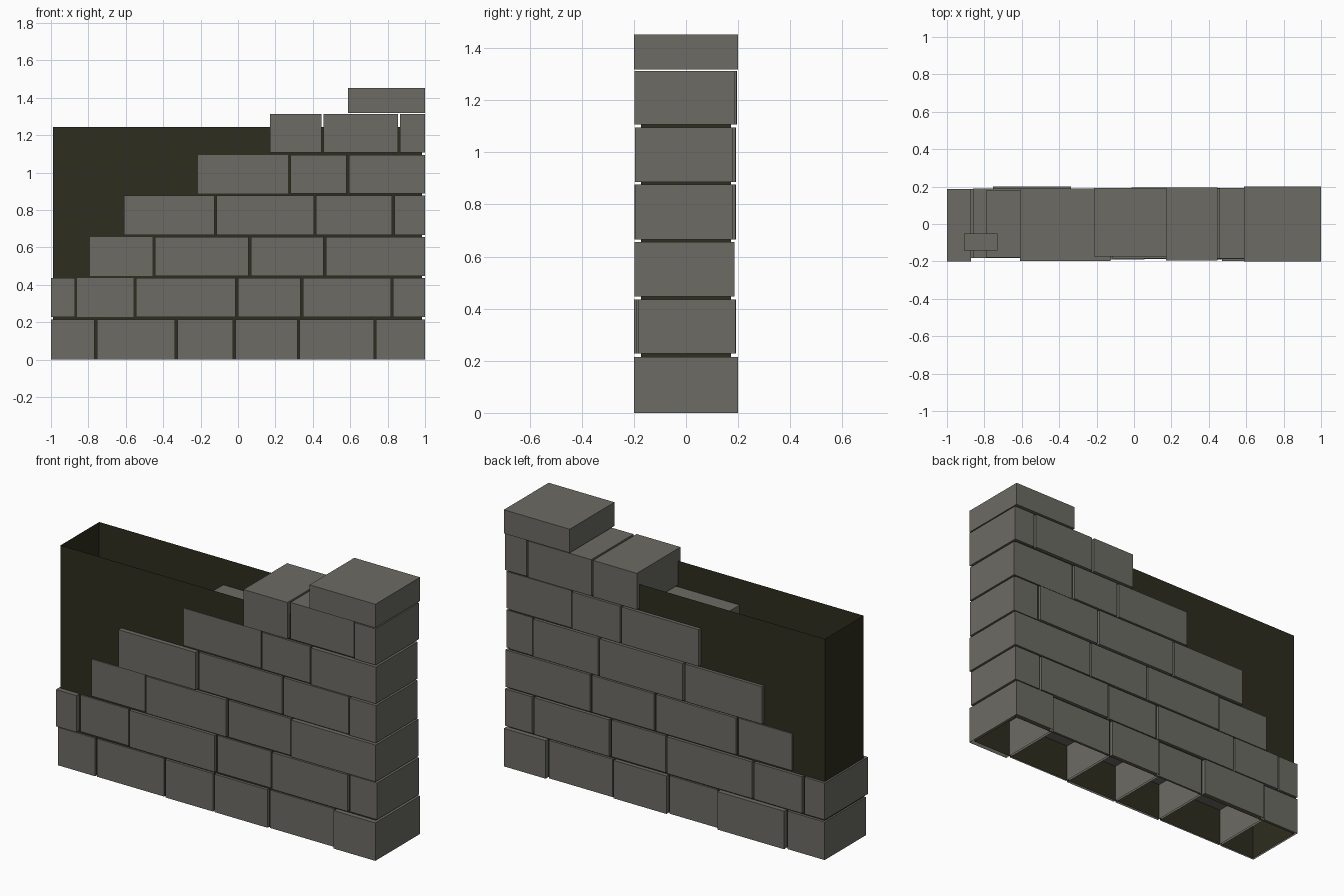
import bpy, bmesh


def material(name, rgb):
    m = bpy.data.materials.new(name)
    m.diffuse_color = (*rgb, 1)
    return m


stone = material("grey stone", (0.150, 0.147, 0.128))
mortar = material("dark mortar", (0.027, 0.026, 0.014))


def box(name, x, y, z, mat, drop=()):
    """Box between the given (low, high) ranges; drop lists open sides (z signs)."""
    bm = bmesh.new()
    bmesh.ops.create_cube(bm, size=1)
    for v in bm.verts:
        v.co = [r[0] if c < 0 else r[1] for c, r in zip(v.co, (x, y, z))]
    bm.normal_update()
    gone = [f for f in bm.faces if round(f.normal.z) in drop]
    if gone:
        bmesh.ops.delete(bm, geom=gone, context='FACES_ONLY')
    me = bpy.data.meshes.new(name)
    bm.to_mesh(me)
    bm.free()
    me.materials.append(mat)
    ob = bpy.data.objects.new(name, me)
    bpy.context.collection.objects.link(ob)
    return ob


# Mortar core: four walls, open above and below
box("mortar_core", (-0.99, 0.985), (-0.173, 0.173), (0, 1.243), mortar, drop=(-1, 1))

# Courses: bottom, top, left end, then (right end, front, back) of each block
GAP = 0.006
courses = [
    (0.0, 0.215, -1.0, [(-0.76, -0.183, 0.188), (-0.33, -0.182, 0.2), (-0.02, -0.187, 0.183),
                        (0.323, -0.188, 0.195), (0.733, -0.182, 0.186), (1.0, -0.2, 0.2)]),
    (0.227, 0.435, -1.0, [(-0.866, -0.2, 0.188), (-0.552, -0.181, 0.19), (-0.007, -0.19, 0.19),
                          (0.341, -0.182, 0.186), (0.824, -0.19, 0.192), (1.0, -0.185, 0.19)]),
    (0.446, 0.655, -0.79, [(-0.45, -0.18, 0.18), (0.063, -0.19, 0.187),
                           (0.464, -0.185, 0.187), (1.0, -0.198, 0.187)]),
    (0.665, 0.877, -0.61, [(-0.12, -0.198, 0.19), (0.412, -0.185, 0.192),
                           (0.83, -0.188, 0.19), (1.0, -0.196, 0.178)]),
    (0.887, 1.095, -0.214, [(0.274, -0.175, 0.192), (0.587, -0.185, 0.19), (1.0, -0.196, 0.178)]),
    (1.106, 1.312, 0.171, [(0.452, -0.195, 0.195), (0.861, -0.185, 0.193), (1.0, -0.197, 0.188)]),
]
for r, (z0, z1, left, blocks) in enumerate(courses, 1):
    for i, (right, front, back) in enumerate(blocks, 1):
        end = right if i == len(blocks) else right - GAP
        box(f"course_{r}_block_{i}", (left, end), (front, back), (z0, z1), stone,
            drop=(-1,) if r == 1 else ())
        left = right + GAP

# Cap stone on the tall end
box("cap_stone", (0.588, 1.0), (-0.2, 0.2), (1.318, 1.452), stone)

# Small loose stone inside the open end
box("loose_stone", (-0.91, -0.73), (-0.142, -0.052), (0.435, 0.70), stone)
